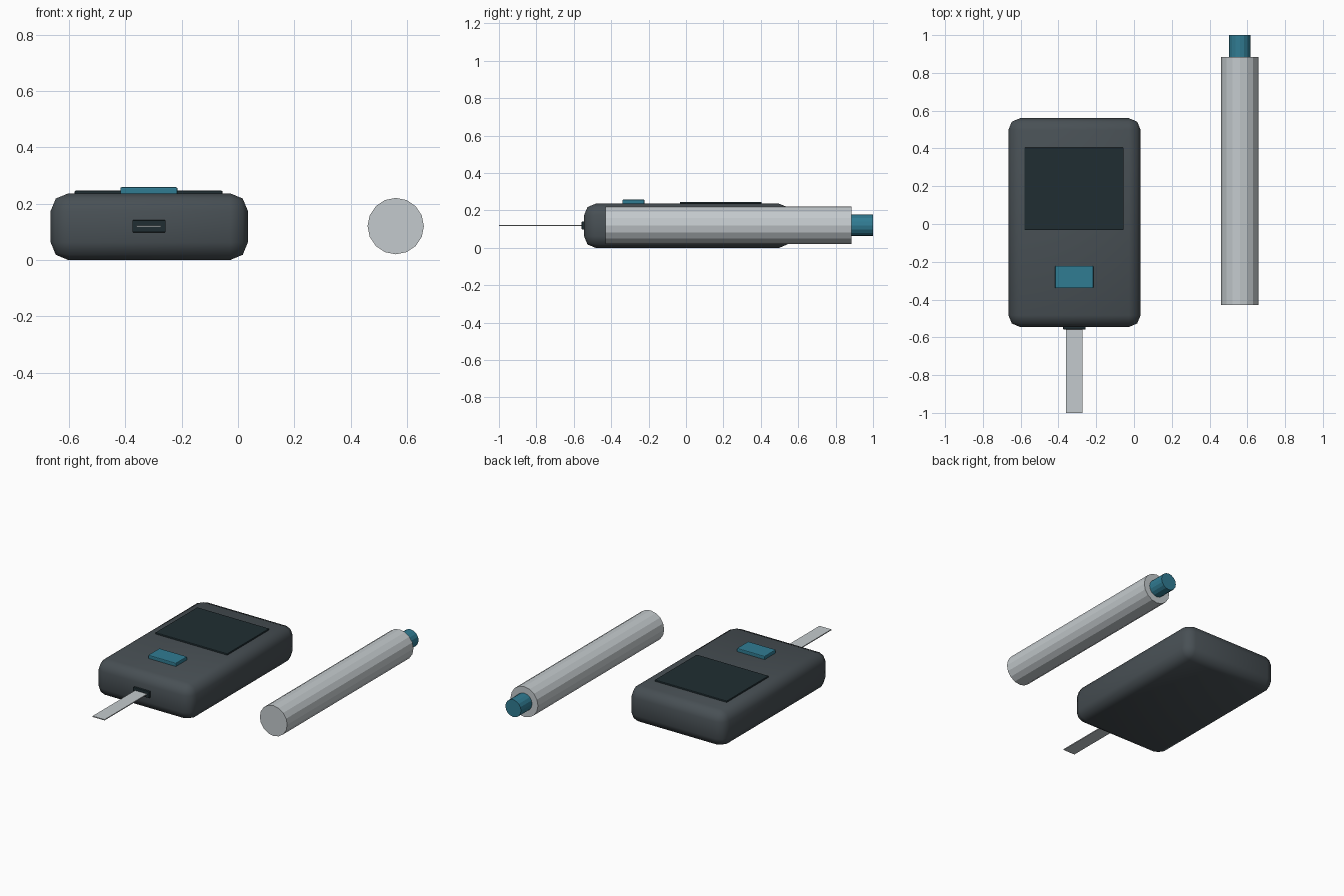
import bpy, math

if "Cube" in bpy.data.objects:
    bpy.data.objects.remove(bpy.data.objects["Cube"])


def material(name, rgb):
    m = bpy.data.materials.new(name)
    m.diffuse_color = (*rgb, 1)
    m.use_nodes = True
    m.node_tree.nodes["Principled BSDF"].inputs["Base Color"].default_value = m.diffuse_color
    return m


charcoal = material("charcoal", (0.065, 0.08, 0.09))
black = material("glass_black", (0.014, 0.027, 0.032))
teal = material("teal", (0.03, 0.2, 0.29))
silver = material("silver", (0.55, 0.59, 0.61))


def box(name, lo, hi, mat, bevel=0, segments=2, smooth=False):
    mid = [(a + b) / 2 for a, b in zip(lo, hi)]
    bpy.ops.mesh.primitive_cube_add(size=1, location=mid)
    ob = bpy.context.object
    ob.name = name
    ob.scale = [b - a for a, b in zip(lo, hi)]
    bpy.ops.object.transform_apply(location=False, rotation=False, scale=True)
    ob.data.materials.append(mat)
    if bevel:
        mod = ob.modifiers.new("rounded_edges", "BEVEL")
        mod.width = bevel
        mod.segments = segments
        bpy.ops.object.modifier_apply(modifier=mod.name)
    if smooth:
        bpy.ops.object.shade_smooth_by_angle(angle=math.radians(50))
    return ob


def rod(name, x, z, radius, y0, y1, mat, sides=16):
    bpy.ops.mesh.primitive_cylinder_add(
        vertices=sides, radius=radius, depth=y1 - y0,
        location=(x, (y0 + y1) / 2, z), rotation=(math.pi / 2, 0, 0))
    ob = bpy.context.object
    ob.name = name
    ob.data.materials.append(mat)
    return ob


# Meter: rounded housing with raised screen and button
box("meter_body", (-0.665, -0.545, 0), (0.035, 0.56, 0.236), charcoal, 0.062, 2, True)
box("screen", (-0.58, -0.033, 0.225), (-0.055, 0.404, 0.246), black, 0.004)
box("button", (-0.418, -0.34, 0.225), (-0.215, -0.222, 0.258), teal, 0.005)

# Test strip and its slot on the front end
box("strip_slot", (-0.375, -0.558, 0.098), (-0.257, -0.53, 0.141), black, 0.003)
box("test_strip", (-0.36, -1.0, 0.117), (-0.273, -0.54, 0.123), silver)

# Lancing pen lying beside the meter
rod("pen_barrel", 0.56, 0.12, 0.1, -0.43, 0.885, silver)
rod("pen_plunger", 0.56, 0.12, 0.057, 0.87, 1.0, teal)
